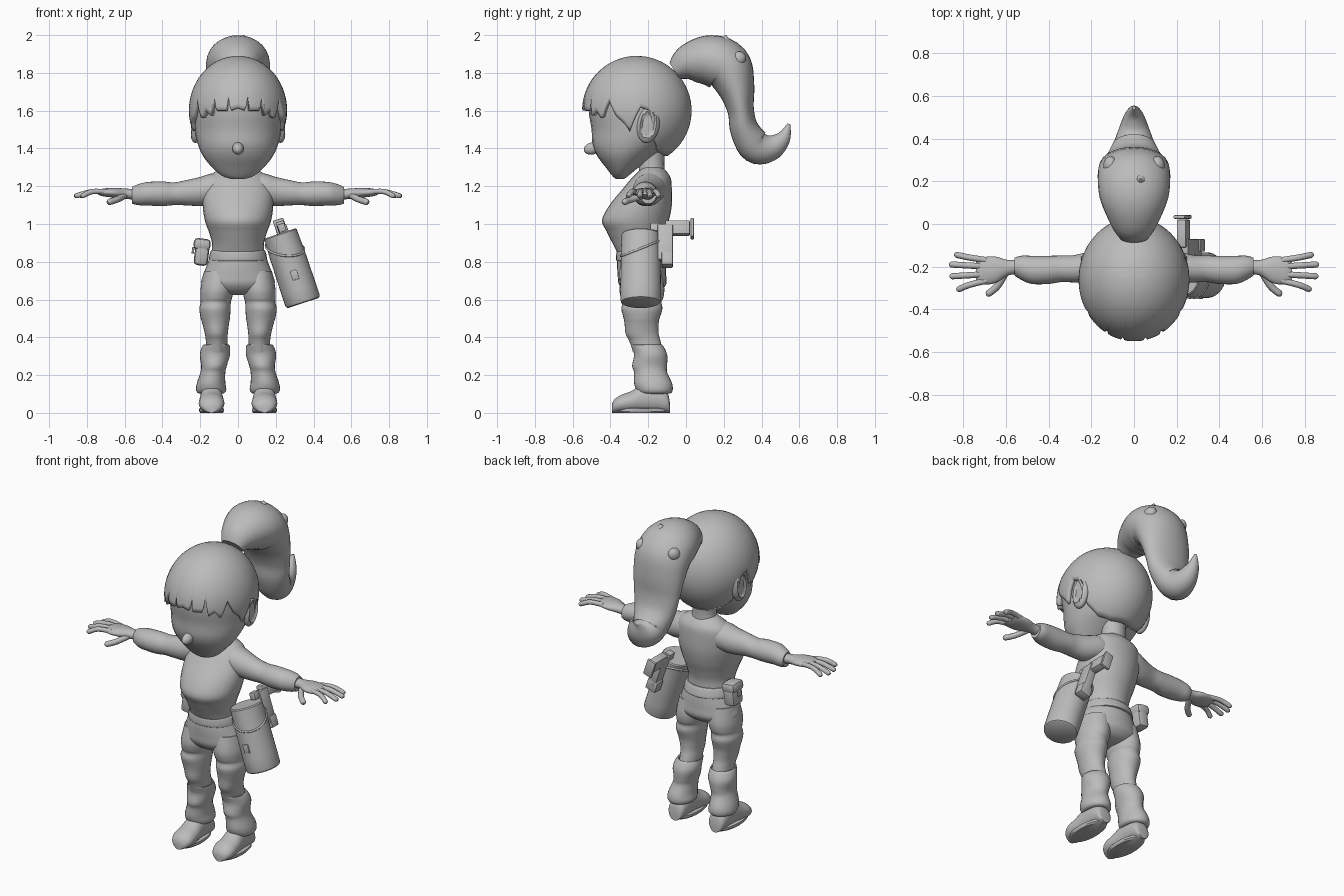
import bpy, bmesh, math
from mathutils import Vector, Matrix

if "Cube" in bpy.data.objects:
    bpy.data.objects.remove(bpy.data.objects["Cube"])

grey = bpy.data.materials.new("plain_grey")
grey.use_nodes = True
grey.diffuse_color = (0.5, 0.5, 0.5, 1)
grey.node_tree.nodes["Principled BSDF"].inputs["Base Color"].default_value = (0.5, 0.5, 0.5, 1)


def finish(name, bm):
    bmesh.ops.recalc_face_normals(bm, faces=bm.faces)
    mesh = bpy.data.meshes.new(name)
    bm.to_mesh(mesh)
    bm.free()
    mesh.materials.append(grey)
    obj = bpy.data.objects.new(name, mesh)
    bpy.context.collection.objects.link(obj)
    return obj


def smooth(rows, steps=4):
    """Resample rows of numbers along a curve that passes through each row."""
    out = []
    for i in range(len(rows) - 1):
        a, b, c, d = rows[max(i - 1, 0)], rows[i], rows[i + 1], rows[min(i + 2, len(rows) - 1)]
        for k in range(steps):
            t = k / steps
            out.append([q + t * ((r - p) / 2 + t * (p - 2.5 * q + 2 * r - s / 2
                        + t * (1.5 * (q - r) + (s - p) / 2))) for p, q, r, s in zip(a, b, c, d)])
    return out + [list(rows[-1])]


def loft(name, frames, sides=28):
    """Skin rings given as centre, first radius vector, second radius vector."""
    bm = bmesh.new()
    rings = []
    for c, u, v in frames:
        angles = [2 * math.pi * k / sides for k in range(sides)]
        rings.append([bm.verts.new(Vector(c) + Vector(u) * math.cos(a) + Vector(v) * math.sin(a))
                      for a in angles])
    for r, q in zip(rings, rings[1:]):
        for k in range(sides):
            n = (k + 1) % sides
            bm.faces.new((r[k], r[n], q[n], q[k]))
    bm.faces.new(rings[0])
    bm.faces.new(rings[-1])
    return finish(name, bm)


def upright(name, rows, side=1):
    """Rows: height, front y, back y, half width, centre x."""
    return loft(name, [((side * cx, (f + b) / 2, z), (w, 0, 0), (0, (b - f) / 2, 0))
                       for z, f, b, w, cx in smooth(rows)])


def sideways(name, rows, side):
    """Rows: x, centre y, half depth, centre z, half height."""
    return loft(name, [((side * x, y, z), (0, d, 0), (0, 0, h)) for x, y, d, z, h in smooth(rows)])


def finger(name, points, radius, side):
    path = [Vector((side * x, y, z)) for x, y, z in smooth(points)]
    along = (path[-1] - path[0]).normalized()
    across = along.cross(Vector((0, 0, 1))).normalized()
    up = across.cross(along)
    frames = [(p, across * radius, up * radius) for p in path]
    for grow, shrink in ((0.5, 0.8), (0.9, 0.35)):
        frames.append((path[-1] + along * radius * grow, across * radius * shrink, up * radius * shrink))
    return loft(name, frames, 10)


def ball(name, centre, size, tilt=0, dent=0):
    bm = bmesh.new()
    bmesh.ops.create_uvsphere(bm, u_segments=24, v_segments=16, radius=1)
    for v in bm.verts:
        if dent and v.co.x * dent > 0 and math.hypot(v.co.y, v.co.z) < 0.65:
            v.co.x *= 0.45
    bmesh.ops.transform(bm, verts=bm.verts, matrix=Matrix.Translation(centre)
                        @ Matrix.Rotation(tilt, 4, "X") @ Matrix.Diagonal((*size, 1)))
    return finish(name, bm)


def box(name, centre, size, tilt, bevel=0.006):
    bm = bmesh.new()
    bmesh.ops.create_cube(bm, size=1)
    bmesh.ops.transform(bm, verts=bm.verts, matrix=Matrix.Diagonal((*size, 1)))
    bmesh.ops.bevel(bm, geom=bm.edges[:], offset=bevel, segments=2, affect="EDGES", profile=0.5)
    bmesh.ops.transform(bm, verts=bm.verts,
                        matrix=Matrix.Translation(centre) @ Matrix.Rotation(tilt, 4, "Y"))
    return finish(name, bm)


# Head, nose and neck
upright("face", [(1.237, -.37, -.33, .03, 0), (1.255, -.39, -.305, .085, 0), (1.30, -.425, -.25, .138, 0),
                 (1.36, -.47, -.17, .185, 0), (1.42, -.495, -.09, .212, 0), (1.50, -.50, -.02, .23, 0),
                 (1.60, -.515, -.01, .235, 0), (1.70, -.505, -.02, .222, 0), (1.80, -.43, -.09, .16, 0),
                 (1.85, -.34, -.18, .08, 0)])
ball("nose", (0, -.495, 1.40), (.03, .047, .032), .25)
upright("neck", [(1.25, -.25, -.11, .085, 0), (1.32, -.25, -.115, .07, 0), (1.42, -.25, -.11, .075, 0)])

# Hair cap, trimmed along a fringe line given as degrees from the front and height
fringe = [(0, 1.615), (9, 1.60), (12, 1.68), (14, 1.60), (27, 1.60), (30, 1.68), (34, 1.575), (42, 1.60),
          (49, 1.555), (58, 1.66), (68, 1.57), (77, 1.53), (82, 1.49), (88, 1.56), (94, 1.62),
          (104, 1.60), (112, 1.44), (125, 1.38), (150, 1.36), (180, 1.36)]


def fringe_height(degrees):
    for (a, za), (b, zb) in zip(fringe, fringe[1:]):
        if degrees <= b:
            return za + (zb - za) * (degrees - a) / (b - a)


bm = bmesh.new()
columns, levels = 180, 18
grid = []
for k in range(columns):
    degrees = 360 * k / columns
    a = math.radians(degrees)
    end = math.acos((fringe_height(min(degrees, 360 - degrees)) - 1.60) / .29)
    lats = [.03 + (end - .03) * j / levels for j in range(levels + 1)]
    grid.append([bm.verts.new((.26 * math.sin(t) * math.sin(a), -.26 - .29 * math.sin(t) * math.cos(a),
                               1.60 + .29 * math.cos(t))) for t in lats])
for k in range(columns):
    here, there = grid[k], grid[(k + 1) % columns]
    for j in range(levels):
        bm.faces.new((here[j], here[j + 1], there[j + 1], there[j]))
bm.faces.new([column[0] for column in grid])
hair = finish("hair_cap", bm)
shell = hair.modifiers.new("thickness", "SOLIDIFY")
shell.thickness = .03
shell.offset = -1

# Ponytail: y, z, half thickness, half width
tail = smooth([(-.06, 1.81, .05, .07), (.01, 1.85, .10, .115), (.12, 1.865, .135, .16), (.215, 1.83, .135, .17),
               (.265, 1.72, .10, .165), (.29, 1.60, .07, .15), (.31, 1.50, .077, .13), (.37, 1.41, .09, .10),
               (.45, 1.405, .07, .07), (.515, 1.455, .04, .04), (.545, 1.53, .008, .008)], 5)
frames = []
for i, (y, z, thick, wide) in enumerate(tail):
    before, after = tail[max(i - 1, 0)], tail[min(i + 1, len(tail) - 1)]
    along = Vector((0, after[0] - before[0], after[1] - before[1])).normalized()
    frames.append(((0, y, z), (wide, 0, 0), along.cross(Vector((1, 0, 0))) * thick))
loft("ponytail", frames)
loft("tuft_top", [((.03, .20, 1.93), (.06, 0, 0), (0, .06, 0)), ((.03, .205, 1.975), (.028, 0, 0), (0, .028, 0)),
                  ((.03, .21, 2.0), (.004, 0, 0), (0, .004, 0))], 14)
for side in (1, -1):
    ball("ponytail_tuft", (side * .11, .27, 1.87), (.035, .05, .04), .6)

# Torso, belt and hips
upright("sweater", [(1.30, -.235, -.125, .075, 0), (1.275, -.255, -.10, .125, 0), (1.24, -.29, -.08, .165, 0),
                    (1.18, -.34, -.075, .185, 0), (1.10, -.405, -.075, .187, 0), (1.02, -.445, -.09, .176, 0),
                    (.96, -.42, -.11, .155, 0), (.90, -.39, -.125, .138, 0), (.84, -.36, -.125, .138, 0)])
upright("belt", [(.802, -.36, -.11, .145, 0), (.81, -.37, -.10, .155, 0), (.85, -.368, -.112, .147, 0),
                 (.862, -.36, -.12, .14, 0)])
upright("hips", [(.86, -.355, -.125, .137, 0), (.80, -.365, -.11, .158, 0), (.73, -.362, -.105, .185, 0),
                 (.68, -.355, -.105, .193, 0), (.64, -.32, -.14, .14, 0), (.625, -.27, -.19, .06, 0)])

fingers = [(.84, -.17, -.145), (.865, -.20, -.19), (.862, -.235, -.245), (.83, -.265, -.305)]
for side, label in ((1, "left"), (-1, "right")):
    # Ear
    ball(label + "_ear", (side * .225, -.20, 1.525), (.035, .06, .097), -.15, side)

    # Sleeve, hand and fingers
    sideways(label + "_sleeve", [(.06, -.19, .085, 1.185, .085), (.14, -.195, .085, 1.185, .082),
                                 (.20, -.20, .075, 1.172, .077), (.28, -.21, .064, 1.165, .066),
                                 (.34, -.21, .062, 1.16, .06), (.40, -.215, .066, 1.16, .065),
                                 (.48, -.215, .066, 1.16, .062), (.53, -.205, .056, 1.155, .055),
                                 (.56, -.20, .042, 1.152, .044)], side)
    sideways(label + "_palm", [(.53, -.20, .034, 1.155, .03), (.59, -.205, .036, 1.16, .027),
                               (.65, -.215, .062, 1.165, .026), (.71, -.22, .064, 1.167, .021),
                               (.74, -.22, .05, 1.167, .012)], side)
    for tip, root_y, tip_y in fingers:
        finger(label + "_finger", [(.69, root_y, 1.17), (.77, (root_y + tip_y) / 2, 1.172),
                                   (tip - .01, tip_y, 1.15)], .0145, side)
    finger(label + "_thumb", [(.60, -.225, 1.15), (.64, -.29, 1.13), (.68, -.325, 1.117)], .017, side)

    # Trouser leg, boot shaft and foot
    upright(label + "_trouser_leg", [(.75, -.335, -.13, .08, .10), (.66, -.352, -.115, .088, .11),
                                     (.61, -.345, -.12, .084, .115), (.585, -.335, -.13, .08, .118),
                                     (.55, -.342, -.125, .083, .122), (.50, -.33, -.14, .077, .12),
                                     (.47, -.325, -.145, .07, .118), (.42, -.32, -.145, .061, .115),
                                     (.38, -.30, -.135, .057, .113), (.32, -.28, -.12, .055, .113)], side)
    upright(label + "_boot_shaft", [(.35, -.285, -.13, .055, .114), (.36, -.29, -.125, .07, .115),
                                    (.31, -.275, -.10, .08, .122), (.25, -.285, -.10, .068, .127),
                                    (.215, -.275, -.10, .066, .133), (.16, -.275, -.075, .075, .142),
                                    (.125, -.265, -.07, .08, .142), (.105, -.25, -.08, .07, .142),
                                    (.10, -.22, -.11, .045, .142)], side)
    foot = smooth([(-.085, .05, .03), (-.10, .11, .05), (-.16, .15, .058), (-.23, .15, .06), (-.29, .115, .066),
                   (-.345, .095, .067), (-.38, .07, .05), (-.393, .045, .025)])
    loft(label + "_foot", [((side * .14, y, h / 2), (w, 0, 0), (0, 0, h / 2)) for y, h, w in foot])
    sole = [(0, .9), (.008, 1), (.022, 1), (.026, .9)]
    loft(label + "_sole", [((side * .14, -.24, z), (.066 * s, 0, 0), (0, .148 * s, 0)) for z, s in sole])

# Tilted hip bag: distance along its axis and relative radius
lean = -.322
top = Vector((.225, -.24, .945))
axis = Vector((.316, 0, -.949))
out = Vector((.949, 0, .316))
depth = Vector((0, 1, 0))
bag = [(-.006, .90), (0, .96), (.01, .96), (.1, 1), (.3, 1.02), (.365, 1.02), (.378, .98), (.383, .9)]
loft("hip_bag", [(top + axis * d, out * .094 * s, depth * .105 * s) for d, s in bag], 36)

# Strap round the bag and its buckle
curve = bpy.data.curves.new("bag_strap", "CURVE")
curve.dimensions = "3D"
curve.bevel_depth = .006
line = curve.splines.new("POLY")
line.points.add(39)
line.use_cyclic_u = True
for k, point in enumerate(line.points):
    a = 2 * math.pi * k / 40
    place = top + axis * (.075 - .045 * math.sin(a) + .035 * math.cos(a))
    point.co = (*(place + out * .094 * math.cos(a) + depth * .105 * math.sin(a)), 1)
curve.materials.append(grey)
bpy.context.collection.objects.link(bpy.data.objects.new("bag_strap", curve))
box("bag_buckle", (.30, -.345, .73), (.036, .014, .052), lean, .003)

# Holstered tool behind the bag
for name, centre, size in (("tool_body", (.262, -.11, .90), (.05, .08, .20)),
                           ("tool_handle", (.232, -.045, .978), (.045, .13, .075)),
                           ("tool_handle_end", (.228, .033, .975), (.058, .018, .105)),
                           ("tool_nub", (.232, -.165, .98), (.04, .05, .045)),
                           ("tool_clip", (.29, -.10, .81), (.07, .06, .07))):
    box(name, centre, size, lean)

# Belt pouch
box("pouch", (-.192, -.19, .845), (.075, .10, .13), .12, .02)
box("pouch_flap", (-.19, -.19, .893), (.09, .11, .06), .12, .02)
box("pouch_clasp", (-.238, -.19, .86), (.012, .03, .035), .12, .004)

# Smooth shading with sharp edges kept
for obj in bpy.context.scene.objects:
    if obj.type == "MESH":
        obj.select_set(True)
        bpy.context.view_layer.objects.active = obj
bpy.ops.object.shade_smooth_by_angle(angle=math.radians(40))
